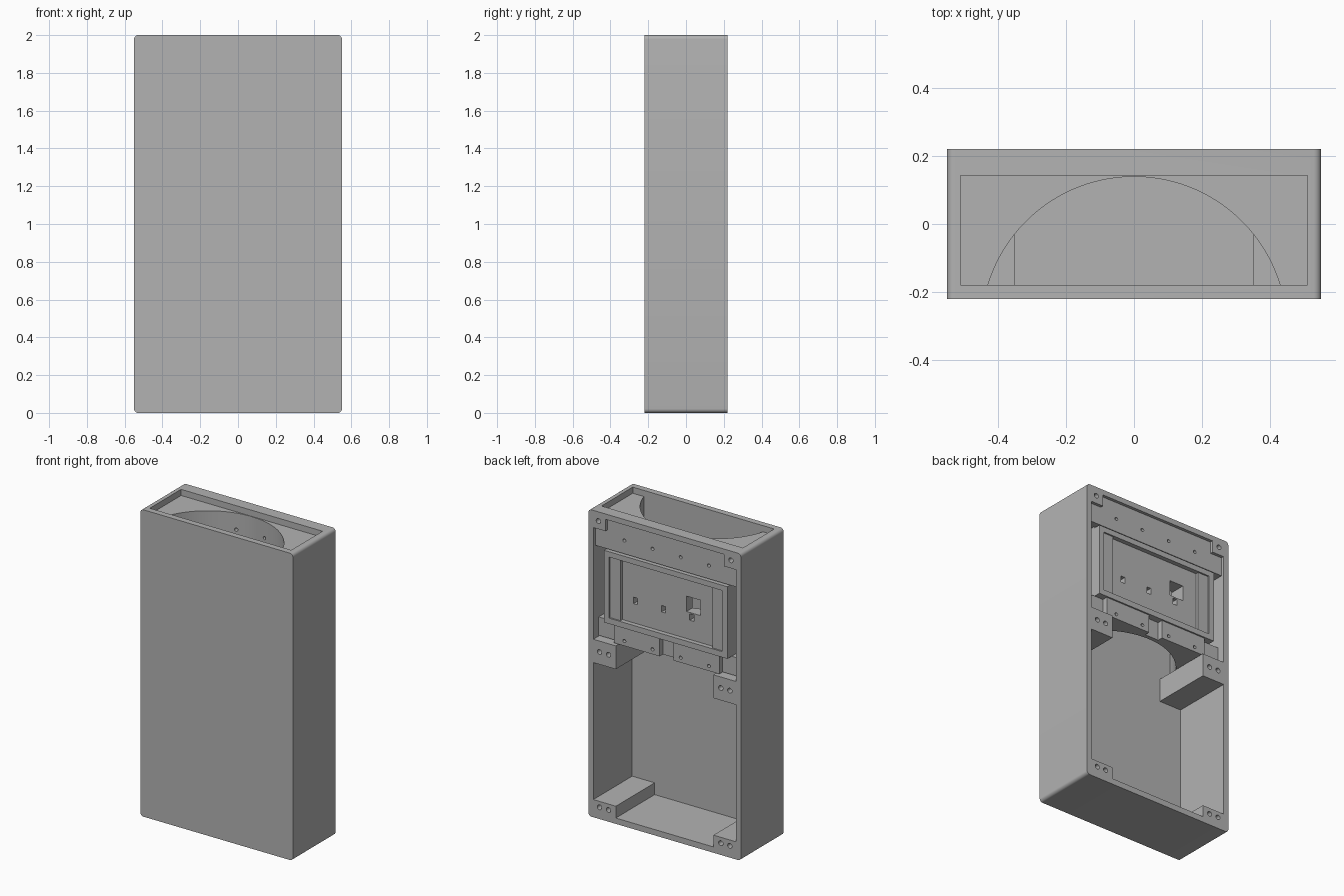
import bpy, bmesh, math
from mathutils import Vector

cube = bpy.data.objects.get("Cube")
if cube:
    bpy.data.objects.remove(cube, do_unlink=True)

GREY = (0.45, 0.45, 0.45, 1)
mat = bpy.data.materials.new("plain grey")
mat.use_nodes = True
mat.diffuse_color = GREY
mat.node_tree.nodes["Principled BSDF"].inputs["Base Color"].default_value = GREY


def prism(name, outline, lo, hi, axis="Z"):
    """Extrude an outline along Z (points are x, y) or Y (points are x, z)."""
    bm = bmesh.new()
    place = (lambda a, b, h: (a, b, h)) if axis == "Z" else (lambda a, b, h: (a, h, b))
    base = bm.faces.new([bm.verts.new(place(a, b, lo)) for a, b in outline])
    moved = bmesh.ops.extrude_face_region(bm, geom=[base])["geom"]
    bmesh.ops.translate(bm, vec=Vector(place(0, 0, hi - lo)),
                        verts=[v for v in moved if isinstance(v, bmesh.types.BMVert)])
    bmesh.ops.recalc_face_normals(bm, faces=bm.faces)
    mesh = bpy.data.meshes.new(name)
    bm.to_mesh(mesh)
    bm.free()
    mesh.materials.append(mat)
    obj = bpy.data.objects.new(name, mesh)
    bpy.context.collection.objects.link(obj)
    return obj


def box(name, x, y, z):
    return prism(name, [(x[0], y[0]), (x[1], y[0]), (x[1], y[1]), (x[0], y[1])], *z)


def arc(cx, cy, r, start, end, steps):
    angles = [math.radians(start + (end - start) * i / steps) for i in range(steps + 1)]
    return [(cx + r * math.cos(a), cy + r * math.sin(a)) for a in angles]


def hole(x, z, r, y):
    return prism("hole_cutter", arc(x, z, r, 0, 337.5, 15), *y, axis="Y")


def cut(obj, cutter, keep=False):
    mod = obj.modifiers.new("cut", "BOOLEAN")
    mod.operation, mod.solver, mod.object = "DIFFERENCE", "EXACT", cutter
    bpy.context.view_layer.objects.active = obj
    bpy.ops.object.modifier_apply(modifier=mod.name)
    if not keep:
        bpy.data.objects.remove(cutter, do_unlink=True)


# Main dimensions
W, D, H = 0.55, 0.22, 2.0
IN, FRONT, OUT = 0.514, -0.18, 0.3
SHELF, STRIP_LOW, STRIP_TOP = 1.165, 1.765, 1.965
HOLE_X = (-0.305, -0.102, 0.102, 0.305)

# Case with rounded corners
R = 0.022
outline = []
for cx, cz, start in ((W - R, R, -90), (W - R, H - R, 0), (R - W, H - R, 90), (R - W, R, 180)):
    outline += arc(cx, cz, R, start, start + 90, 6)
case = prism("case", outline, -D, D, axis="Y")

# Lower chamber, top tray and the curved shaft joining them
cut(case, box("c", (-IN, IN), (FRONT, OUT), (0.038, SHELF)))
cut(case, box("c", (-0.51, 0.51), (FRONT, 0.142), (1.96, 2.1)))
radius, centre = 0.449, -0.31
a0 = math.degrees(math.asin((FRONT - centre) / radius))
cut(case, prism("c", arc(0, centre, radius, a0, 180 - a0, 48), 1.1, 2.05))

# Rear recesses: strip ledge, frame bay and deep side pockets
cut(case, box("c", (-IN, IN), (0.20, OUT), (SHELF - 0.05, 1.888)))
cut(case, box("c", (-0.4275, 0.4275), (0.20, OUT), (1.85, STRIP_TOP)))
cut(case, box("c", (-IN, IN), (0.165, OUT), (SHELF - 0.05, STRIP_LOW)))
for s in (-1, 1):
    cut(case, box("c", sorted((s * 0.445, s * IN)), (0.09, OUT), (1.285, STRIP_LOW)))
    cut(case, hole(s * 0.478, 1.94, 0.016, (0.12, OUT)))

# Panel frame with a stepped opening
frame = box("panel_frame", (-0.445, 0.445), (0.15, 0.21), (1.285, 1.755))
cut(frame, box("c", (-0.408, 0.408), (0.20, OUT), (1.322, 1.72)))
cut(frame, box("c", (-0.332, 0.332), (0.18, OUT), (1.322, 1.72)))

# Slots and a square window pass through frame and case
windows = [(x, 1.468, 0.015, 0.021) for x in (-0.168, 0.035, 0.237)]
windows.append((-0.18, 1.548, 0.05, 0.05))
for x, z, w, h in windows:
    cutter = box("c", (x - w, x + w), (0, OUT), (z - h, z + h))
    cut(frame, cutter, keep=True)
    cut(case, cutter)

# Lower tabs under the frame
tabs = [box("lower_tab_" + n, x, (0.16, 0.20), (SHELF, 1.29))
        for n, x in (("right", (-0.38, -0.05)), ("left", (0.05, 0.38)))]

# Screw holes through the strip and the tabs
for x in HOLE_X:
    cut(case, hole(x, 1.852, 0.011, (-0.05, OUT)))
    cutter = hole(x, 1.197, 0.011, (-0.05, OUT))
    cut(tabs[x > 0], cutter, keep=True)
    cut(case, cutter)

# Full-depth mounting blocks with paired screw holes
blocks = []
for level, z in (("lower", (0.03, 0.115)), ("middle", (1.008, SHELF - 0.005))):
    for side, s in (("right", -1), ("left", 1)):
        block = box(f"{level}_block_{side}", sorted((s * 0.352, s * 0.53)), (FRONT - 0.01, D), z)
        for x in (0.405, 0.47):
            cut(block, hole(s * x, sum(z) / 2 + 0.004, 0.016, (0.1, OUT)))
        blocks.append(block)

# Trim block edges buried in the case walls
for block in blocks:
    for v in block.data.vertices:
        if abs(v.co.x) > IN:
            v.co.x = math.copysign(IN, v.co.x)

for obj in [case, frame] + tabs + blocks:
    bpy.ops.object.select_all(action="DESELECT")
    obj.select_set(True)
    bpy.context.view_layer.objects.active = obj
    bpy.ops.object.shade_smooth_by_angle(angle=math.radians(30))
